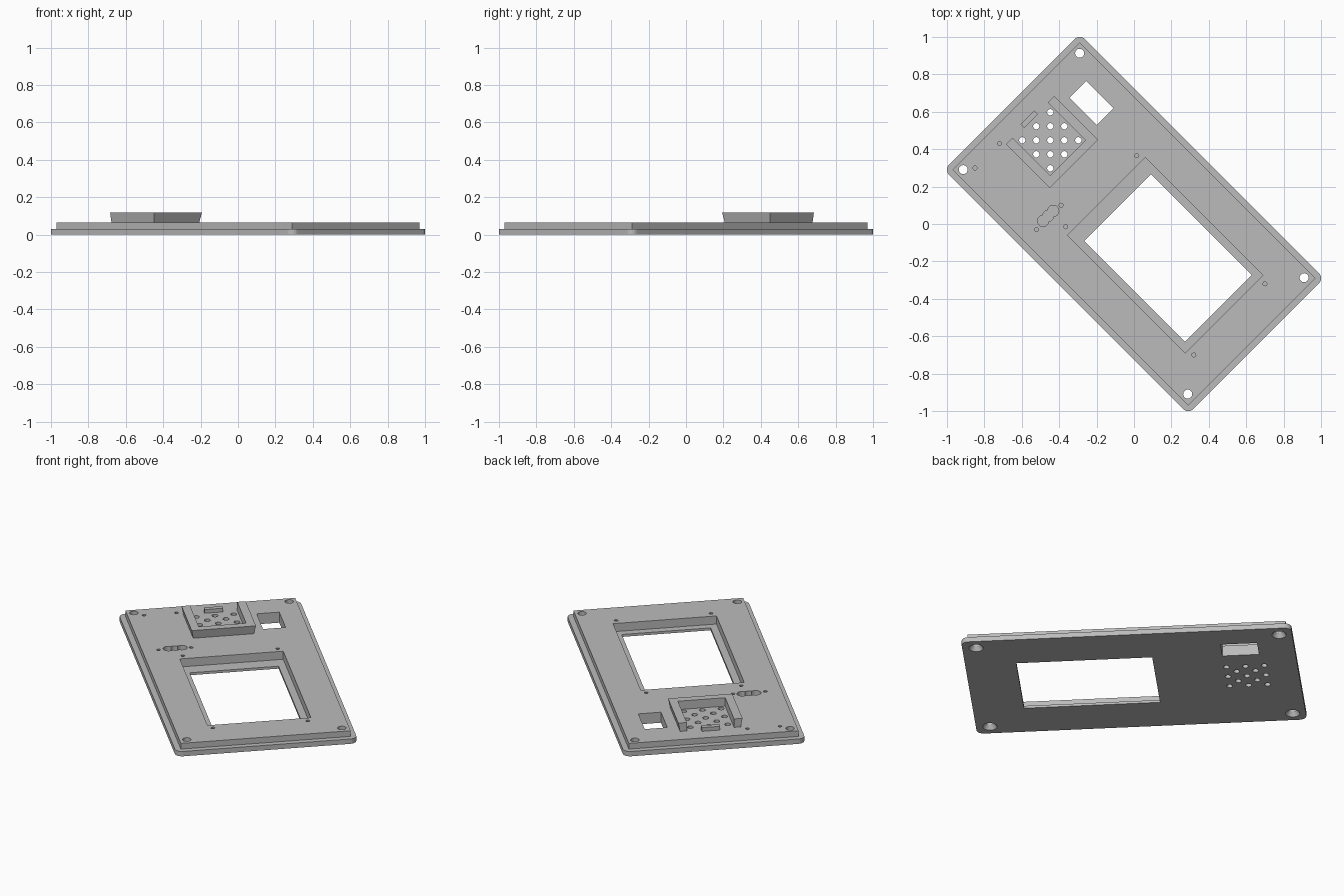
import bpy, bmesh
from math import sin, cos, pi, radians
from mathutils import Matrix

cube = bpy.data.objects.get("Cube")
if cube:
    bpy.data.objects.remove(cube, do_unlink=True)

grey = bpy.data.materials.new("light grey plastic")
grey.use_nodes = True
grey.diffuse_color = (0.5, 0.5, 0.5, 1)
grey.node_tree.nodes["Principled BSDF"].inputs["Base Color"].default_value = (0.5, 0.5, 0.5, 1)

# Parts are laid out along the panel's own long axis, then turned diagonally
TURN = Matrix.Rotation(radians(-45), 4, 'Z')


def rect(u0, u1, v0, v1):
    return [(u0, v0), (u1, v0), (u1, v1), (u0, v1)]


def circle(u, v, r, n=24):
    return [(u + r * cos(2 * pi * i / n), v + r * sin(2 * pi * i / n)) for i in range(n)]


def rounded(hu, hv, r, n=6):
    pts = []
    for q, (su, sv) in enumerate([(1, 1), (-1, 1), (-1, -1), (1, -1)]):
        for i in range(n + 1):
            a = (q + i / n) * pi / 2
            pts.append((su * (hu - r) + r * cos(a), sv * (hv - r) + r * sin(a)))
    return pts


def loft(bm, *layers):
    """Closed solid through (height, outline) layers."""
    rings = [[bm.verts.new((u, v, z)) for u, v in pts] for z, pts in layers]
    n = len(rings[0])
    bm.faces.new(rings[0][::-1])
    bm.faces.new(rings[-1])
    for a, b in zip(rings, rings[1:]):
        for i in range(n):
            j = (i + 1) % n
            bm.faces.new((a[i], a[j], b[j], b[i]))


def prism(bm, pts, z0, z1):
    loft(bm, (z0, pts), (z1, pts))


def make(name, bm):
    bmesh.ops.recalc_face_normals(bm, faces=bm.faces)
    bm.transform(TURN)
    mesh = bpy.data.meshes.new(name)
    bm.to_mesh(mesh)
    bm.free()
    mesh.materials.append(grey)
    ob = bpy.data.objects.new(name, mesh)
    bpy.context.collection.objects.link(ob)
    return ob


def combine(ob, bm, operation):
    """Apply a boolean with a temporary solid."""
    tool = make("cutter", bm)
    mod = ob.modifiers.new("bool", 'BOOLEAN')
    mod.object, mod.operation, mod.solver = tool, operation, 'EXACT'
    bpy.context.view_layer.update()
    graph = bpy.context.evaluated_depsgraph_get()
    mesh = bpy.data.meshes.new_from_object(ob.evaluated_get(graph))
    ob.modifiers.clear()
    ob.data = mesh
    bpy.data.objects.remove(tool, do_unlink=True)


TOP = 0.065

# Face plate with a raised inner step
bm = bmesh.new()
prism(bm, rounded(0.924, 0.514, 0.04), 0, 0.03)
panel = make("panel", bm)
bm = bmesh.new()
prism(bm, rect(-0.891, 0.891, -0.481, 0.481), 0.015, TOP)
combine(panel, bm, 'UNION')

# Recess around the screen, and the small window
bm = bmesh.new()
prism(bm, rect(-0.209, 0.682, -0.293, 0.293), 0.015, 0.1)
prism(bm, rect(-0.721, -0.516, 0.233, 0.361), -0.1, 0.1)
combine(panel, bm, 'DIFFERENCE')

# Screen opening, countersunk corner holes, speaker holes and blind pilot holes
bm = bmesh.new()
prism(bm, rect(-0.124, 0.638, -0.252, 0.252), -0.1, 0.1)
for u in (-0.851, 0.846):
    for v in (-0.44, 0.44):
        wide, narrow = circle(u, v, 0.04), circle(u, v, 0.024)
        loft(bm, (-0.01, wide), (0, wide), (0.025, narrow), (0.1, narrow))
for i in range(-2, 3):
    for j in range(-2, 3):
        if abs(i) + abs(j) <= 2:
            prism(bm, circle(-0.633 + (i - j) * 0.053, (i + j) * 0.053, 0.017, 16), -0.1, 0.1)
for u, vs in ((-0.248, (-0.269, 0.269)), (0.721, (-0.269, 0.269)),
              (-0.347, (-0.389, -0.205)), (-0.813, (-0.389, -0.205))):
    for v in vs:
        prism(bm, circle(u, v, 0.011, 10), 0.03, 0.1)
combine(panel, bm, 'DIFFERENCE')

# Lobed pocket made of three overlapping bores
for k in (-1, 0, 1):
    bm = bmesh.new()
    prism(bm, circle(-0.355, -0.294 + k * 0.038, 0.03), 0.025, 0.1)
    combine(panel, bm, 'DIFFERENCE')


# U-shaped speaker holder whose outer walls flare upward
def holder(grow):
    o, e = 0.172 + grow, -0.465 + grow
    return [(-0.785, -o), (e, -o), (e, o), (-0.785, o),
            (-0.785, 0.134), (-0.5, 0.134), (-0.5, -0.134), (-0.785, -0.134)]


bm = bmesh.new()
loft(bm, (TOP, holder(0)), (0.117, holder(0.01)))
make("speaker_holder", bm)

# Low stop at the open end of the holder
bm = bmesh.new()
prism(bm, rect(-0.806, -0.778, -0.052, 0.052), TOP, 0.088)
make("speaker_stop", bm)
